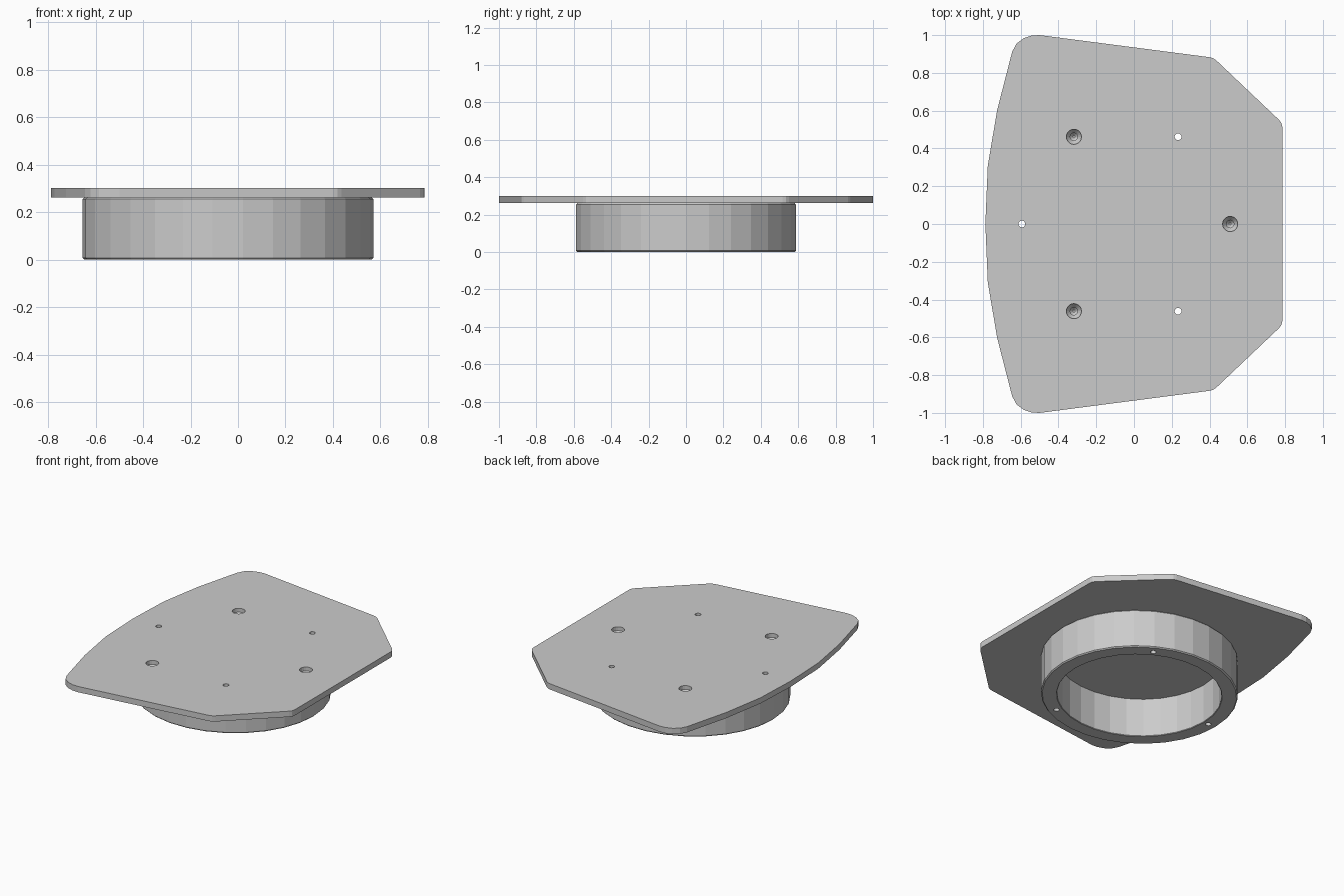
import bpy, bmesh, math

if "Cube" in bpy.data.objects:
    bpy.data.objects.remove(bpy.data.objects["Cube"])

CX, RX, SQ = -0.0425, 0.6125, 0.964      # ring centre, radius, y squash
TOP, UNDER = 0.301, 0.262                # plate faces


def finish(name, bm):
    bmesh.ops.recalc_face_normals(bm, faces=bm.faces)
    me = bpy.data.meshes.new(name)
    bm.to_mesh(me)
    bm.free()
    ob = bpy.data.objects.new(name, me)
    bpy.context.scene.collection.objects.link(ob)
    return ob


def lathe(bm, profile, x, y, sides, squash=1.0, closed=False):
    """Stack of rings from (radius, z) points; closed joins last to first, else caps."""
    rings = []
    for r, z in profile:
        rings.append([bm.verts.new((x + r * math.cos(2 * math.pi * i / sides),
                                    y + r * squash * math.sin(2 * math.pi * i / sides), z))
                      for i in range(sides)])
    pairs = list(zip(rings, rings[1:]))
    if closed:
        pairs.append((rings[-1], rings[0]))
    else:
        bm.faces.new(rings[0])
        bm.faces.new(rings[-1])
    for a, b in pairs:
        for i in range(sides):
            j = (i + 1) % sides
            bm.faces.new((a[i], a[j], b[j], b[i]))


# Top plate: half outline mirrored across y = 0
half = [(0.785, 0.515), (0.78, 0.535), (0.767, 0.552), (0.437, 0.865), (0.42, 0.877),
        (0.40, 0.883), (-0.50, 1.0), (-0.54, 0.998), (-0.585, 0.983), (-0.622, 0.955),
        (-0.645, 0.912), (-0.724, 0.605), (-0.774, 0.31)]
outline = half + [(-0.787, 0)] + [(x, -y) for x, y in reversed(half)]
bm = bmesh.new()
face = bm.faces.new([bm.verts.new((x, y, UNDER)) for x, y in outline])
ext = bmesh.ops.extrude_face_region(bm, geom=[face])
bmesh.ops.translate(bm, vec=(0, 0, TOP - UNDER),
                    verts=[v for v in ext["geom"] if isinstance(v, bmesh.types.BMVert)])
plate = finish("top_plate", bm)

# Round collar below the plate, small chamfers on its rims
c, inner = 0.007, 0.513
bm = bmesh.new()
lathe(bm, [(RX - c, 0), (RX, c), (RX, UNDER - c), (RX - c, UNDER),
           (inner, UNDER), (inner, c / 2), (inner + c / 2, 0)], CX, 0, 30, SQ, closed=True)
collar = finish("collar", bm)

# Screw holes: blind countersunk ones alternate with plain through holes
bm = bmesh.new()
for k in range(6):
    a = math.radians(60 * k)
    x, y = CX + 0.5515 * math.cos(a), 0.533 * math.sin(a)
    if k % 2:
        prof = [(0.018, -0.05), (0.018, 0.35)]
    else:
        prof = [(0.006, 0.10), (0.02, 0.115), (0.02, 0.25), (0.04, 0.275), (0.04, 0.35)]
    lathe(bm, prof, x, y, 20)
cutter = finish("hole_cutter", bm)
cutter.hide_render = True

for ob in (plate, collar):
    m = ob.modifiers.new("holes", 'BOOLEAN')
    m.operation, m.solver, m.object = 'DIFFERENCE', 'EXACT', cutter
    bpy.context.view_layer.objects.active = ob
    bpy.ops.object.modifier_apply(modifier=m.name)
bpy.data.objects.remove(cutter)
